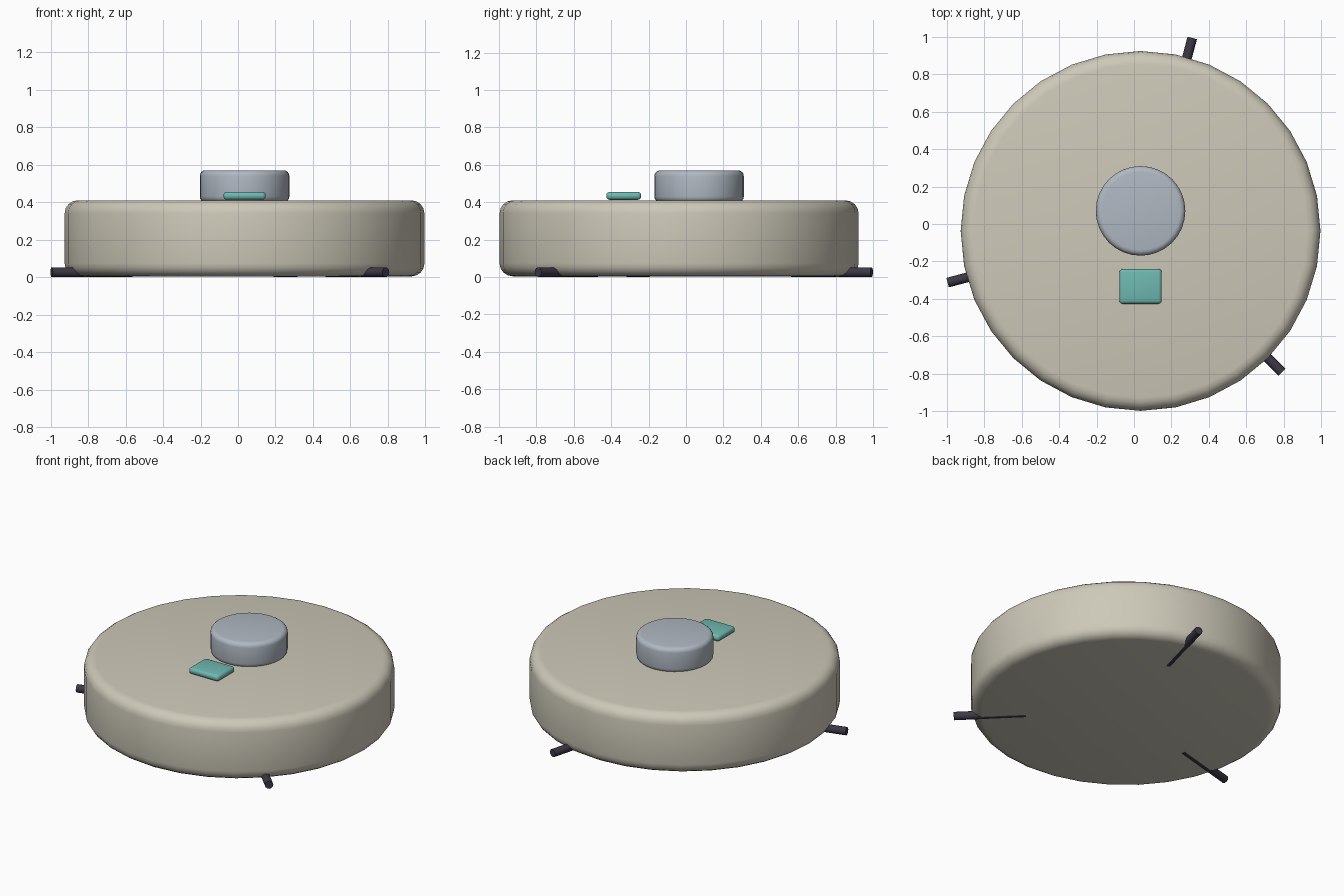
import bpy
import math

if "Cube" in bpy.data.objects:
    bpy.data.objects.remove(bpy.data.objects["Cube"])

CX, CY = 0.035, -0.037


def material(name, rgb):
    mat = bpy.data.materials.new(name)
    mat.use_nodes = True
    mat.diffuse_color = (*rgb, 1)
    mat.node_tree.nodes["Principled BSDF"].inputs["Base Color"].default_value = (*rgb, 1)
    return mat


def finish(name, mat, bevel=0, segments=4):
    obj = bpy.context.object
    obj.name = name
    obj.data.materials.append(mat)
    bpy.ops.object.transform_apply(location=False, rotation=False, scale=True)
    if bevel:
        mod = obj.modifiers.new("Rounded edges", "BEVEL")
        mod.width = bevel
        mod.segments = segments
        mod.limit_method = "ANGLE"
        mod.angle_limit = math.radians(40)
        bpy.ops.object.modifier_apply(modifier=mod.name)
    bpy.ops.object.shade_smooth_by_angle(angle=math.radians(35))
    return obj


def disc(name, mat, x, y, radius, bottom, top, bevel, sides):
    bpy.ops.mesh.primitive_cylinder_add(vertices=sides, radius=radius, depth=top - bottom,
                                        location=(x, y, (bottom + top) / 2))
    return finish(name, mat, bevel)


cream = material("warm grey shell", (0.61, 0.58, 0.48))
steel = material("blue grey turret", (0.43, 0.48, 0.54))
teal = material("teal button", (0.16, 0.48, 0.44))
dark = material("dark bristle", (0.045, 0.04, 0.06))

# Round shell and raised sensor turret
disc("body", cream, CX, CY, 0.96, 0.004, 0.41, 0.07, 32)
disc("sensor_turret", steel, CX, 0.07, 0.239, 0.40, 0.57, 0.03, 32)

# Rounded button in front of the turret
bpy.ops.mesh.primitive_cube_add(size=1, location=(CX, -0.333, 0.434))
bpy.context.object.scale = (0.226, 0.186, 0.042)
finish("button", teal, 0.018, 3)

# Three brush rods spread evenly below the shell
INNER, OUTER = 0.62, 1.066
for i in range(3):
    angle = math.radians(75 + 120 * i)
    mid = (INNER + OUTER) / 2
    bpy.ops.mesh.primitive_cylinder_add(
        vertices=12, radius=0.026, depth=OUTER - INNER,
        location=(CX + mid * math.cos(angle), CY + mid * math.sin(angle), 0.026),
        rotation=(0, math.pi / 2, angle))
    finish(f"brush_rod_{i + 1}", dark)
